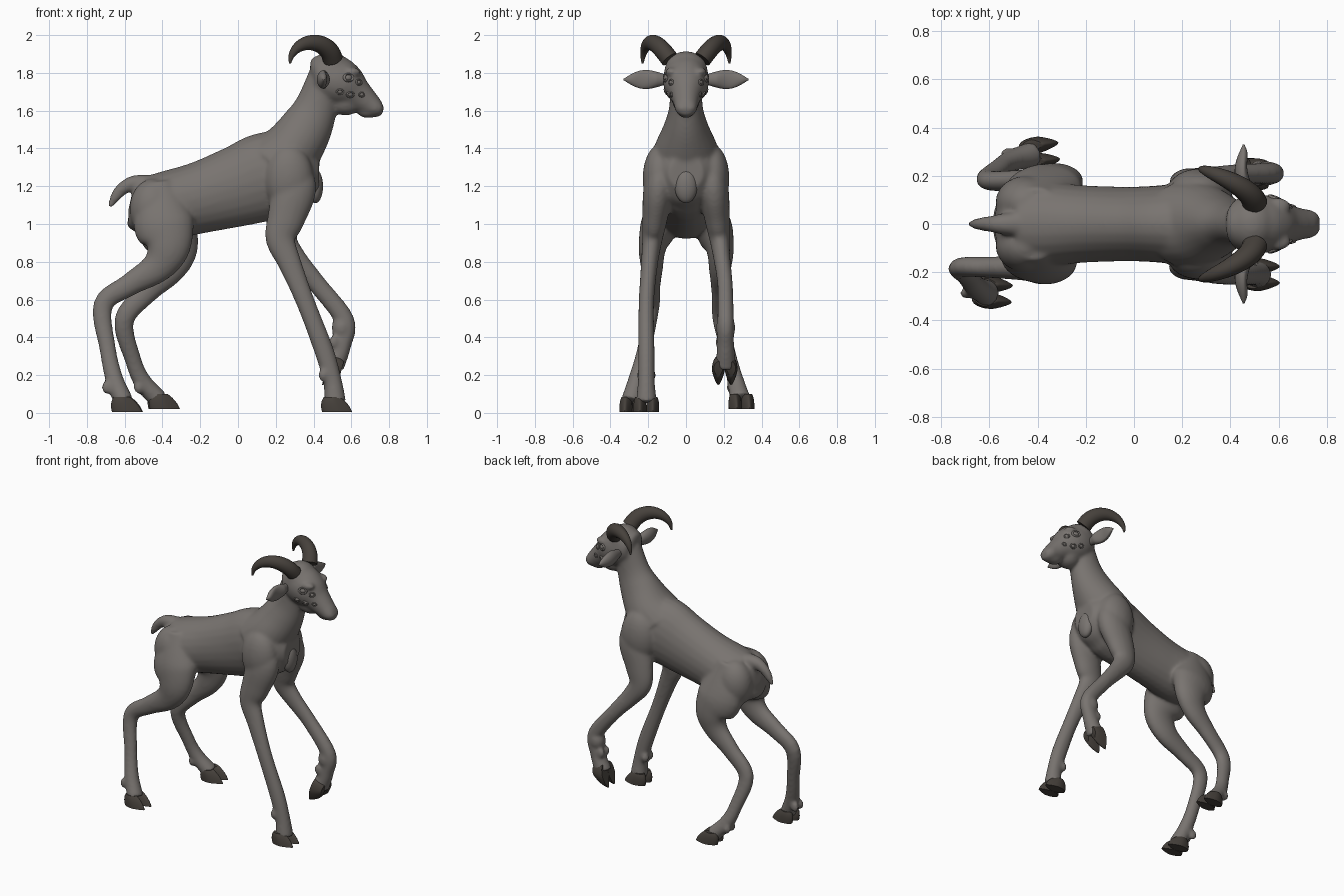
import bpy, bmesh, math
from mathutils import Vector, Matrix

if "Cube" in bpy.data.objects:
    bpy.data.objects.remove(bpy.data.objects["Cube"])

def material(name, col):
    m = bpy.data.materials.new(name)
    m.diffuse_color = (*col, 1)
    m.use_nodes = True
    m.node_tree.nodes["Principled BSDF"].inputs["Base Color"].default_value = m.diffuse_color
    return m

HIDE = material("grey brown hide", (0.190, 0.174, 0.162))
HORN = material("dark horn", (0.062, 0.053, 0.045))

def smooth_path(pts, sub):
    """Catmull-Rom through (x, y, z, side radius, depth radius) stations."""
    P = [Vector(p) for p in pts]
    P = [P[0] * 2 - P[1]] + P + [P[-1] * 2 - P[-2]]
    out = []
    for i in range(1, len(P) - 2):
        a, b, c, d = P[i - 1:i + 3]
        for k in range(sub):
            t = k / sub
            out.append((2 * b + (c - a) * t + (2 * a - 5 * b + 4 * c - d) * t ** 2
                        + (3 * b - a - 3 * c + d) * t ** 3) / 2)
    return out + [P[-2]]

def loft(bm, pts, ref=(0, 1, 0), n=24, sub=5, mat=Matrix(), point=0):
    """Elliptical tube; point > 0 narrows the forward half."""
    S = smooth_path(pts, sub)
    ref = Vector(ref)
    rings = []
    for i, s in enumerate(S):
        t = Vector(S[min(i + 1, len(S) - 1)][:3]) - Vector(S[max(i - 1, 0)][:3])
        t.normalize()
        lat = (ref - t * ref.dot(t)).normalized()
        dep = lat.cross(t)
        ring = []
        for k in range(n):
            a = math.tau * k / n
            c, d = math.sin(a), math.cos(a)
            c *= 1 - point * max(d, 0)
            ring.append(bm.verts.new(mat @ (Vector(s[:3]) + lat * c * max(s[3], .004)
                                            + dep * d * max(s[4], .004))))
        rings.append(ring)
    for r, q in zip(rings, rings[1:]):
        for k in range(n):
            bm.faces.new((r[k], r[(k + 1) % n], q[(k + 1) % n], q[k]))
    bm.faces.new(rings[0])
    bm.faces.new(rings[-1])

def spine(bm, *pts):
    """Loft on the centre plane from (x, z, side, depth) stations."""
    loft(bm, [(x, 0, z, a, b) for x, z, a, b in pts])

def ball(bm, c, r):
    m = Matrix.Translation(c) @ Matrix.Diagonal((*r, 1))
    bmesh.ops.create_uvsphere(bm, u_segments=24, v_segments=14, radius=1, matrix=m)

def finish(bm, name, mat, angle=50):
    bmesh.ops.recalc_face_normals(bm, faces=bm.faces[:])
    me = bpy.data.meshes.new(name)
    bm.to_mesh(me)
    bm.free()
    me.materials.append(mat)
    ob = bpy.data.objects.new(name, me)
    bpy.context.collection.objects.link(ob)
    bpy.ops.object.select_all(action='DESELECT')
    ob.select_set(True)
    bpy.context.view_layer.objects.active = ob
    bpy.ops.object.shade_smooth_by_angle(angle=math.radians(angle))
    return ob

# ---- body: trunk, neck, head, tail and legs fused into one skin ----
body = bmesh.new()
# trunk
spine(body, (-.57, 1.12, .05, .05), (-.55, 1.115, .1, .11), (-.5, 1.1, .15, .155),
      (-.38, 1.1, .175, .18), (-.2, 1.14, .16, .19), (0, 1.2, .155, .215),
      (.15, 1.25, .165, .235), (.28, 1.27, .185, .215), (.37, 1.27, .155, .165), (.43, 1.27, .09, .09))
# neck
spine(body, (.2, 1.3, .18, .19), (.29, 1.4, .168, .16), (.367, 1.52, .117, .137),
      (.417, 1.63, .088, .112), (.47, 1.8, .085, .09))
# head
spine(body, (.385, 1.8, .05, .05), (.42, 1.8, .1, .1), (.5, 1.77, .122, .13), (.57, 1.73, .115, .12),
      (.63, 1.685, .085, .088), (.69, 1.64, .066, .066), (.74, 1.607, .056, .045), (.768, 1.597, .03, .022))
ball(body, (.49, 0, 1.81), (.105, .115, .105))      # skull
ball(body, (.57, 0, 1.645), (.09, .07, .07))        # jaw
ball(body, (.69, 0, 1.595), (.06, .045, .035))      # chin
for s in (-1, 1):
    ball(body, (.74, s * .028, 1.615), (.03, .026, .026))   # nostrils
    ball(body, (.6, s * .075, 1.805), (.05, .035, .025))    # brows
    ball(body, (.27, s * .14, 1.24), (.13, .09, .18))       # shoulders
    ball(body, (-.45, s * .09, 1.08), (.125, .11, .16))     # rump
# tail
spine(body, (-.44, 1.2, .06, .06), (-.54, 1.215, .045, .045), (-.6, 1.195, .033, .036),
      (-.645, 1.15, .025, .03), (-.68, 1.09, .012, .014))

# legs: side-view path; spread and thickness follow shared rules
FRONT_R = ((.04, .06), (.078, .115), (.067, .1), (.054, .08), (.045, .062), (.041, .05),
           (.044, .052), (.045, .05), (.056, .058))
BACK_R = ((.05, .08), (.097, .16), (.074, .12), (.058, .085), (.045, .06), (.041, .053),
          (.038, .044), (.045, .048), (.056, .052))

def front_y(z):
    return min(.21, .13 + (1.32 - z) * .12)

def back_y(z):
    return min(.18, .1 + max(0, 1.14 - z) * .3) + max(0, .5 - z) * .25

def leg(side, radii, y, *path):
    loft(body, [(x, side * y(z), z, *r) for (x, z), r in zip(path, radii)])

leg(-1, FRONT_R, front_y, (.29, 1.36), (.3, 1.2), (.255, 1.03), (.225, .92), (.275, .79),
    (.36, .58), (.455, .33), (.5, .17), (.515, .055))
leg(1, FRONT_R, front_y, (.29, 1.36), (.3, 1.2), (.25, 1.03), (.235, .92), (.3, .82),
    (.42, .68), (.565, .49), (.55, .36), (.505, .245))
leg(-1, BACK_R, back_y, (-.42, 1.22), (-.395, 1.01), (-.37, .88), (-.43, .77), (-.58, .675),
    (-.715, .57), (-.69, .34), (-.655, .18), (-.605, .06))
leg(1, BACK_R, back_y, (-.41, 1.22), (-.375, .99), (-.33, .87), (-.365, .76), (-.48, .64),
    (-.603, .49), (-.555, .28), (-.505, .165), (-.42, .07))
ball(body, (.55, .21, .45), (.055, .052, .07))      # bent front knee
# dewclaws behind each fetlock
for x, y, z in ((.452, -.21, .2), (.508, .205, .375), (-.695, -.26, .135), (-.525, .265, .135)):
    for s in (-.028, .028):
        ball(body, (x, y + s, z), (.028, .022, .036))

skin = finish(body, "body", HIDE)
rm = skin.modifiers.new("fuse", 'REMESH')
rm.mode, rm.voxel_size, rm.use_smooth_shade = 'VOXEL', 0.0095, True
sm = skin.modifiers.new("soften", 'SMOOTH')
sm.factor, sm.iterations = 0.5, 14
dg = bpy.context.evaluated_depsgraph_get()
fused = bpy.data.meshes.new_from_object(skin.evaluated_get(dg))
skin.modifiers.clear()
skin.data = fused
fused.shade_smooth()
bpy.context.view_layer.update()

# ---- cloven hooves, leaning back from a flat sole ----
def hoof(name, loc, pitch=0, yaw=0):
    bm = bmesh.new()
    lean = Matrix.Identity(4)
    lean[0][2] = -.35
    m = (Matrix.Translation(loc) @ Matrix.Rotation(math.radians(yaw), 4, 'Z')
         @ Matrix.Rotation(math.radians(pitch), 4, 'Y') @ lean)
    for s in (-1, 1):
        y = s * .034
        loft(bm, [(0, y, 0, .034, .08), (0, y, .03, .034, .075),
                  (0, y, .06, .031, .06), (0, y, .08, .024, .042)], sub=2, mat=m, point=.45)
    finish(bm, name, HORN)

hoof("front_right_hoof", (.525, -.21, .005))
hoof("front_left_hoof", (.465, .205, .225), 105)
hoof("back_right_hoof", (-.585, -.285, .005), 0, -4)
hoof("back_left_hoof", (-.39, .295, .02), 0, 6)

# ---- horns and ears ----
for s, side in ((-1, "right"), (1, "left")):
    bm = bmesh.new()
    pts = []
    for i in range(9):
        t = i / 8
        a, r = .2 + (math.pi - .2) * t, .043 * (1 - t ** 1.8) + .005
        pts.append((.39 + .115 * math.cos(a), s * (.07 + .16 * math.sin(a / 2)),
                    1.85 + .11 * math.sin(a), r, r * 1.1))
    loft(bm, pts, n=20, sub=3)
    finish(bm, side + "_horn", HORN)
    bm = bmesh.new()
    pts = []
    for i in range(9):
        t = i / 8
        w = .02 * (1 - t) + .038 * math.sin(math.pi * t ** 1.2) + .003
        pts.append((.455, s * (.09 + .24 * t), 1.765, w, w * .75))
    loft(bm, pts, ref=(0, 0, 1), n=20, sub=3)
    # hollow the forward side of the ear
    for v in bm.verts:
        u = (abs(v.co.y) - .16) / .15
        if v.co.x > .455 and 0 < u < 1:
            v.co.x -= (v.co.x - .455) * .6 * math.sin(math.pi * u)
    finish(bm, side + "_ear", HIDE, 70)

# ---- chest boss ----
bm = bmesh.new()
ball(bm, (.41, 0, 1.2), (.04, .06, .09))
finish(bm, "chest_boss", HIDE)

# ---- several lidded eyes on each cheek ----
bm = bmesh.new()
for s in (-1, 1):
    for x, z, r in ((.585, 1.775, .024), (.64, 1.75, .017), (.54, 1.7, .017),
                    (.595, 1.685, .018), (.655, 1.685, .014)):
        hit, loc, nor, _ = skin.ray_cast(Vector((x, s * .5, z)), Vector((0, -s, 0)))
        if not hit:
            continue
        m = Matrix.Translation(loc) @ nor.to_track_quat('Z', 'Y').to_matrix().to_4x4()
        bmesh.ops.create_uvsphere(bm, u_segments=12, v_segments=8, radius=1,
                                  matrix=m @ Matrix.Diagonal((r * .8, r * .65, r * .4, 1)))
        rings = []
        for i in range(20):
            a = math.tau * i / 20
            ring = []
            for j in range(8):
                b = math.tau * j / 8
                d = r + r * .3 * math.cos(b)
                ring.append(bm.verts.new(m @ Vector((d * math.cos(a), d * math.sin(a) * .8, r * .3 * math.sin(b)))))
            rings.append(ring)
        for i in range(20):
            p, q = rings[i], rings[(i + 1) % 20]
            for j in range(8):
                bm.faces.new((p[j], q[j], q[(j + 1) % 8], p[(j + 1) % 8]))
finish(bm, "eyes", HIDE)
